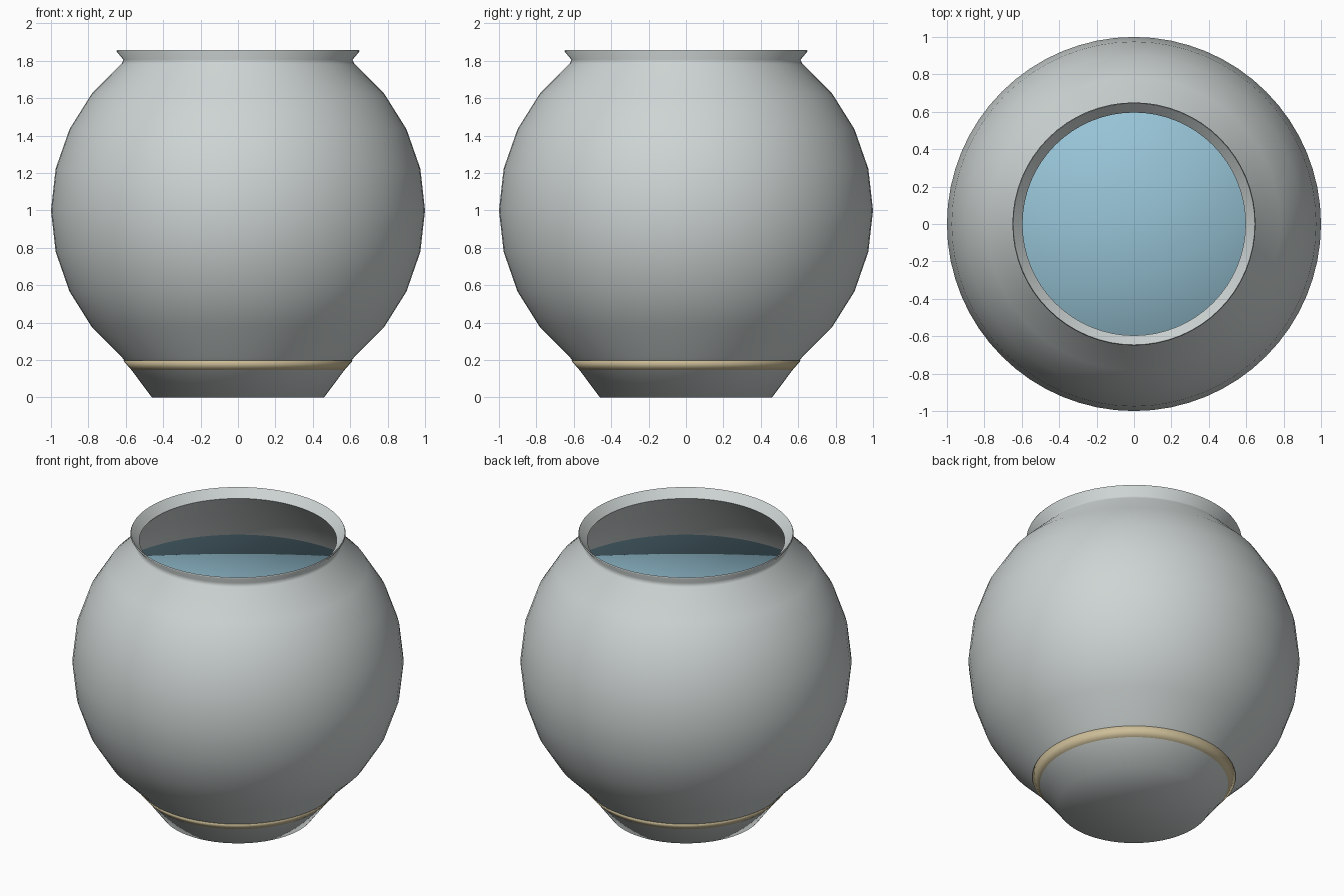
import bpy, bmesh
from math import sin, cos, pi, radians, sqrt

SEGMENTS = 64
STEP = pi / 14

if "Cube" in bpy.data.objects:
    bpy.data.objects.remove(bpy.data.objects["Cube"])


def make_material(name, color):
    mat = bpy.data.materials.new(name)
    mat.use_nodes = True
    mat.diffuse_color = (*color, 1)
    mat.node_tree.nodes["Principled BSDF"].inputs["Base Color"].default_value = (*color, 1)
    return mat


def lathe(name, profile, mat, sharp_angle=None):
    """Turn (radius, z) points round the z axis; zero radius makes a pole."""
    bm = bmesh.new()
    rings = []
    for r, z in profile:
        if r == 0:
            rings.append([bm.verts.new((0, 0, z))] * SEGMENTS)
        else:
            rings.append([bm.verts.new((r * cos(2 * pi * i / SEGMENTS),
                                        r * sin(2 * pi * i / SEGMENTS), z))
                          for i in range(SEGMENTS)])
    for low, high in zip(rings, rings[1:]):
        for i in range(SEGMENTS):
            j = (i + 1) % SEGMENTS
            corners = [low[i], low[j], high[j], high[i]]
            bm.faces.new(list(dict.fromkeys(corners)))
    bmesh.ops.recalc_face_normals(bm, faces=bm.faces)
    mesh = bpy.data.meshes.new(name)
    bm.to_mesh(mesh)
    bm.free()
    mesh.materials.append(mat)
    mesh.shade_smooth()
    obj = bpy.data.objects.new(name, mesh)
    bpy.context.collection.objects.link(obj)
    if sharp_angle:
        bpy.ops.object.select_all(action="DESELECT")
        obj.select_set(True)
        bpy.context.view_layer.objects.active = obj
        bpy.ops.object.shade_smooth_by_angle(angle=radians(sharp_angle))
    return obj


def sphere_points(radius, first, last):
    """Points of a sphere centred at z = 1, counted in steps from the equator."""
    return [(radius * cos(k * STEP), 1 + radius * sin(k * STEP))
            for k in range(first, last + 1)]


glass = make_material("pale grey glass", (0.61, 0.66, 0.65))
blue = make_material("water blue", (0.31, 0.55, 0.67))
tan = make_material("sand tan", (0.61, 0.515, 0.315))

# Bowl: flat foot, faceted round belly, flared lip and inner wall
foot = [(0, 0), (0.46, 0)]
belly = sphere_points(1, -4, 4)
lip = [(0.612, 1.805), (0.65, 1.85), (0.646, 1.858), (0.596, 1.805)]
inner_wall = sphere_points(0.978, -4, 3)[::-1]
inner_floor = [(0.45, 0.02), (0, 0.02)]
lathe("bowl", foot + belly + lip + inner_wall + inner_floor, glass, 70)

# Water: fills the belly up to its third ring
water_body = sphere_points(0.985, -4, 2)
top_z = 1.434
water_body[-1] = (0.89, top_z)
lathe("water", [(0, 0.235)] + water_body + [(0, top_z)], blue)

# Sand: layer showing as a thin band above the foot
lathe("sand", [(0, 0.142), (0.566, 0.142), (0.614, 0.197), (0, 0.197)], tan)
